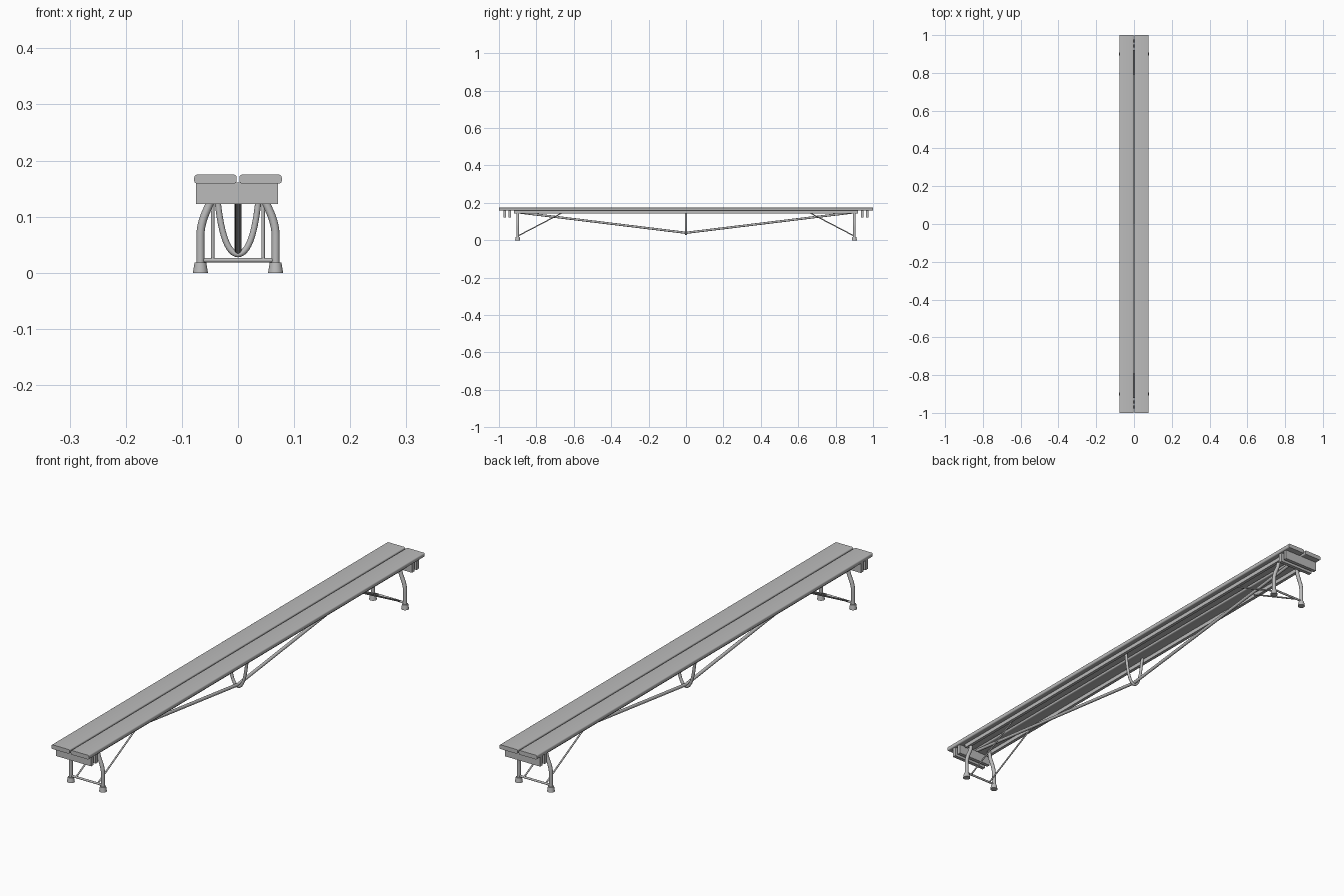
import bpy, bmesh, math
from mathutils import Vector

cube = bpy.data.objects.get("Cube")
if cube:
    bpy.data.objects.remove(cube, do_unlink=True)

grey = bpy.data.materials.new("plain grey")
grey.use_nodes = True
grey.diffuse_color = (0.5, 0.5, 0.5, 1)
grey.node_tree.nodes["Principled BSDF"].inputs["Base Color"].default_value = (0.5, 0.5, 0.5, 1)


def add(name, bm, smooth=False):
    mesh = bpy.data.meshes.new(name)
    bmesh.ops.recalc_face_normals(bm, faces=bm.faces)
    bm.to_mesh(mesh)
    bm.free()
    mesh.materials.append(grey)
    ob = bpy.data.objects.new(name, mesh)
    bpy.context.collection.objects.link(ob)
    if smooth:
        bpy.ops.object.select_all(action="DESELECT")
        ob.select_set(True)
        bpy.context.view_layer.objects.active = ob
        bpy.ops.object.shade_smooth_by_angle(angle=math.radians(40))
    return ob


def box(name, x, y, z, bevel=0):
    """Box from (min, max) pairs, its long edges rounded if asked."""
    bm = bmesh.new()
    bmesh.ops.create_cube(bm, size=1)
    for v in bm.verts:
        v.co = [(a + b) / 2 + c * (b - a) for c, (a, b) in zip(v.co, (x, y, z))]
    if bevel:
        edges = [e for e in bm.edges
                 if abs(e.verts[0].co.y - e.verts[1].co.y) > 1]
        bmesh.ops.bevel(bm, geom=edges, offset=bevel, segments=4,
                        profile=0.5, affect="EDGES")
    return add(name, bm, bevel > 0)


def tube(name, points, radius, sides=16):
    """Round tube swept along a path, with capped ends."""
    bm = bmesh.new()
    pts = [Vector(p) for p in points]
    rings = []
    normal = None
    for i, p in enumerate(pts):
        t = (pts[min(i + 1, len(pts) - 1)] - pts[max(i - 1, 0)]).normalized()
        if normal is None:
            normal = t.orthogonal()
        normal = (normal - t * normal.dot(t)).normalized()
        side = t.cross(normal)
        rings.append([bm.verts.new(p + radius * (normal * math.cos(a) + side * math.sin(a)))
                      for a in (math.tau * k / sides for k in range(sides))])
    for r, s in zip(rings, rings[1:]):
        for k in range(sides):
            n = (k + 1) % sides
            bm.faces.new((r[k], r[n], s[n], s[k]))
    bm.faces.new(rings[0])
    bm.faces.new(rings[-1])
    return add(name, bm, True)


def bend(a, b, c, steps=8):
    """Points of a rounded corner from a to c, pulled towards b."""
    a, b, c = map(Vector, (a, b, c))
    return [(1 - t) ** 2 * a + 2 * t * (1 - t) * b + t * t * c
            for t in (i / steps for i in range(steps + 1))]


def foot(name, x, y):
    """Tapered rubber foot."""
    bm = bmesh.new()
    bmesh.ops.create_cone(bm, cap_ends=True, segments=20, radius1=0.0135,
                          radius2=0.0105, depth=0.018)
    bmesh.ops.translate(bm, verts=bm.verts, vec=(x, y, 0.009))
    return add(name, bm, True)


# seat planks and the rails under them
for sx, side in ((1, "left"), (-1, "right")):
    box(f"{side}_plank", sorted((sx * 0.0025, sx * 0.078)), (-1, 1), (0.159, 0.175), 0.005)
    box(f"{side}_rail", sorted((sx * 0.046, sx * 0.058)), (-0.92, 0.92), (0.144, 0.159))

for sy, end in ((-1, "front"), (1, "back")):
    # cross boards under the seat
    for k, y in enumerate((0.935, 0.962)):
        box(f"{end}_cross_board_{k + 1}", (-0.075, 0.071),
            sorted((sy * y, sy * (y + 0.014))), (0.123, 0.161))
    # bent legs, feet and diagonal braces
    ly = sy * 0.9
    for sx, side in ((1, "left"), (-1, "right")):
        path = [(sx * 0.067, ly, 0.012)]
        path += bend((sx * 0.067, ly, 0.065), (sx * 0.067, ly, 0.085), (sx * 0.058, ly, 0.106))
        path += [(sx * 0.049, ly, 0.127), (sx * 0.043, ly, 0.158)]
        tube(f"{end}_{side}_leg", path, 0.0072)
        foot(f"{end}_{side}_foot", sx * 0.067, ly)
        tube(f"{end}_{side}_brace", [(sx * 0.045, ly, 0.0225), (sx * 0.045, sy * 0.65, 0.153)],
             0.003, 10)
    tube(f"{end}_crossbar", [(-0.066, ly, 0.0225), (0.066, ly, 0.0225)], 0.004, 12)
    # long tension rod
    tube(f"{end}_tension_rod", [(0, sy * 0.92, 0.152), (0, 0, 0.04)], 0.006, 14)

# hanging centre strut
arc = bend((-0.036, 0, 0.125), (-0.026, 0, 0.035), (0, 0, 0.033), 12)
arc += [Vector((-p.x, 0, p.z)) for p in reversed(arc[:-1])]
tube("centre_strut", [(-0.041, 0, 0.16)] + arc + [(0.041, 0, 0.16)], 0.0055)
